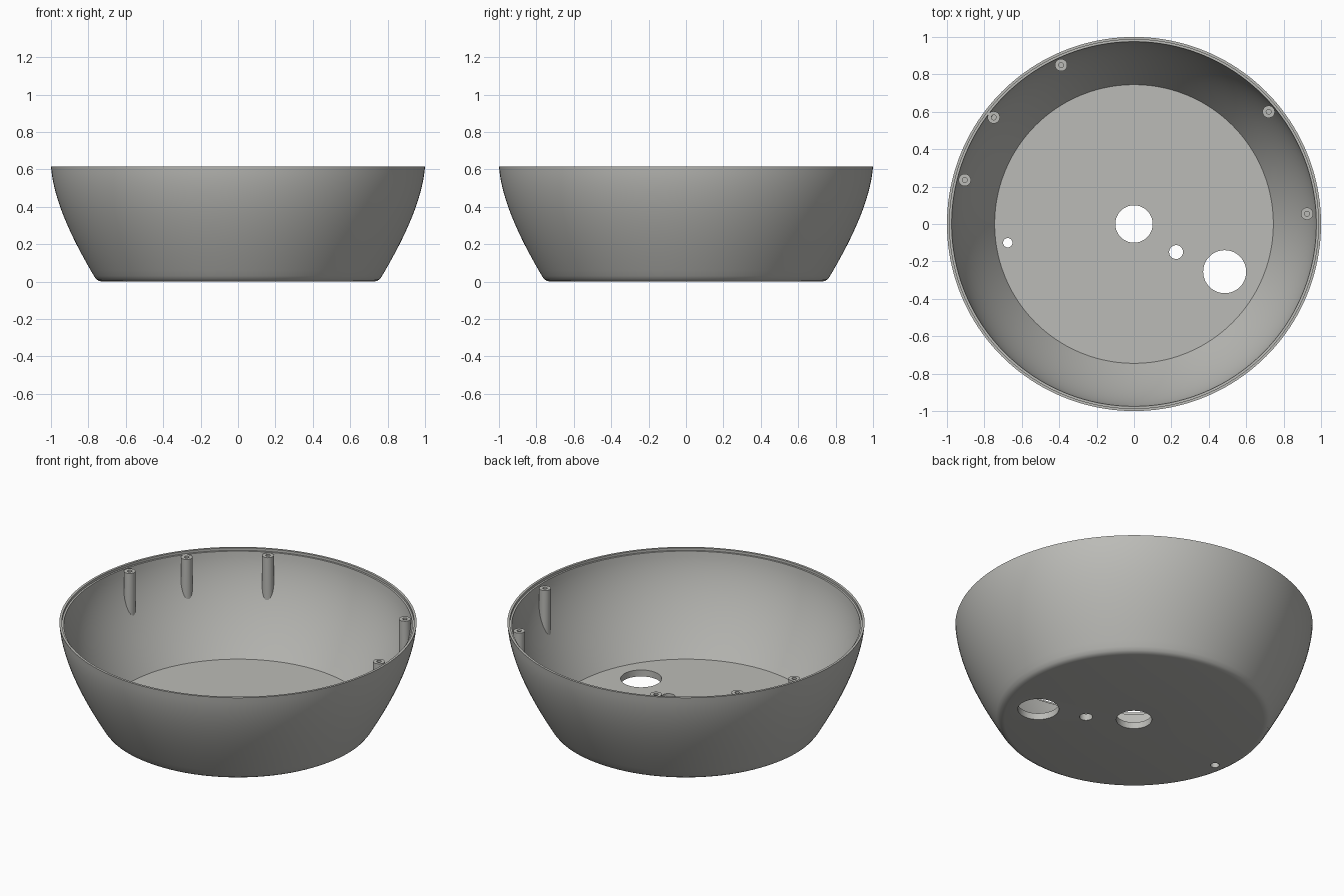
import bpy, bmesh, math
from mathutils import Vector
from mathutils.geometry import interpolate_bezier

if "Cube" in bpy.data.objects:
    bpy.data.objects.remove(bpy.data.objects["Cube"])

grey = bpy.data.materials.new("warm grey plastic")
grey.diffuse_color = (0.5, 0.5, 0.475, 1)
grey.use_nodes = True
grey.node_tree.nodes["Principled BSDF"].inputs["Base Color"].default_value = grey.diffuse_color


def curve(a, b, c, d, n=18):
    """Points (radius, height) along a smooth wall."""
    pts = interpolate_bezier(*[Vector((p[0], p[1], 0)) for p in (a, b, c, d)], n)
    return [(p.x, p.y) for p in pts]


def lathe(name, profile, steps, at=(0, 0)):
    """Revolve a profile that starts and ends on the axis."""
    bm = bmesh.new()
    vs = [bm.verts.new((r, 0, z)) for r, z in profile]
    es = [bm.edges.new(pair) for pair in zip(vs, vs[1:])]
    bmesh.ops.spin(bm, geom=vs + es, axis=(0, 0, 1), cent=(0, 0, 0),
                   angle=2 * math.pi, steps=steps, use_duplicate=False)
    bmesh.ops.remove_doubles(bm, verts=bm.verts[:], dist=1e-5)
    bmesh.ops.recalc_face_normals(bm, faces=bm.faces[:])
    mesh = bpy.data.meshes.new(name)
    bm.to_mesh(mesh)
    bm.free()
    mesh.materials.append(grey)
    ob = bpy.data.objects.new(name, mesh)
    ob.location = (at[0], at[1], 0)
    bpy.context.collection.objects.link(ob)
    return ob


def activate(ob):
    bpy.ops.object.select_all(action='DESELECT')
    ob.select_set(True)
    bpy.context.view_layer.objects.active = ob


def boolean(ob, tool, operation):
    activate(ob)
    mod = ob.modifiers.new("cut", 'BOOLEAN')
    mod.operation, mod.object, mod.solver = operation, tool, 'EXACT'
    bpy.ops.object.modifier_apply(modifier=mod.name)


def smooth(ob):
    activate(ob)
    bpy.ops.object.shade_smooth_by_angle(angle=math.radians(30))


# bowl: rounded foot, flared wall, stepped rim, flat floor
outer = curve((0.77, 0.03), (0.87, 0.20), (0.985, 0.42), (1.0, 0.615))
inner = curve((0.745, 0.04), (0.845, 0.21), (0.963, 0.42), (0.975, 0.60))
foot = [(0, 0), (0.725, 0), (0.742, 0.003), (0.757, 0.012)]
rim = [(0.986, 0.615), (0.986, 0.60)]
bowl = lathe("bowl", foot + outer + rim + inner[::-1] + [(0, 0.04)], 160)

# round openings through the floor
for x, y, r in [(0, 0, 0.1), (0.485, -0.255, 0.115),
                (0.225, -0.15, 0.037), (-0.675, -0.1, 0.025)]:
    cutter = lathe("hole_cutter", [(0, -0.1), (r, -0.1), (r, 0.1), (0, 0.1)], 48, (x, y))
    boolean(bowl, cutter, 'DIFFERENCE')
    bpy.data.objects.remove(cutter)
smooth(bowl)

# screw posts, trimmed where they run into the wall
mid = [((a[0] + b[0]) / 2, (a[1] + b[1]) / 2) for a, b in zip(outer, inner)]
trim = lathe("post_trim", [(0, 0.035)] + mid + [(0, mid[-1][1])], 160)
for i, at in enumerate([(-0.39, 0.85), (-0.75, 0.57), (-0.905, 0.235),
                        (0.72, 0.60), (0.925, 0.055)]):
    post = lathe(f"screw_post_{i + 1}",
                 [(0, 0.1), (0.033, 0.1), (0.033, 0.60), (0.013, 0.60),
                  (0.013, 0.48), (0, 0.48)], 32, at)
    boolean(post, trim, 'INTERSECT')
    smooth(post)
bpy.data.objects.remove(trim)
